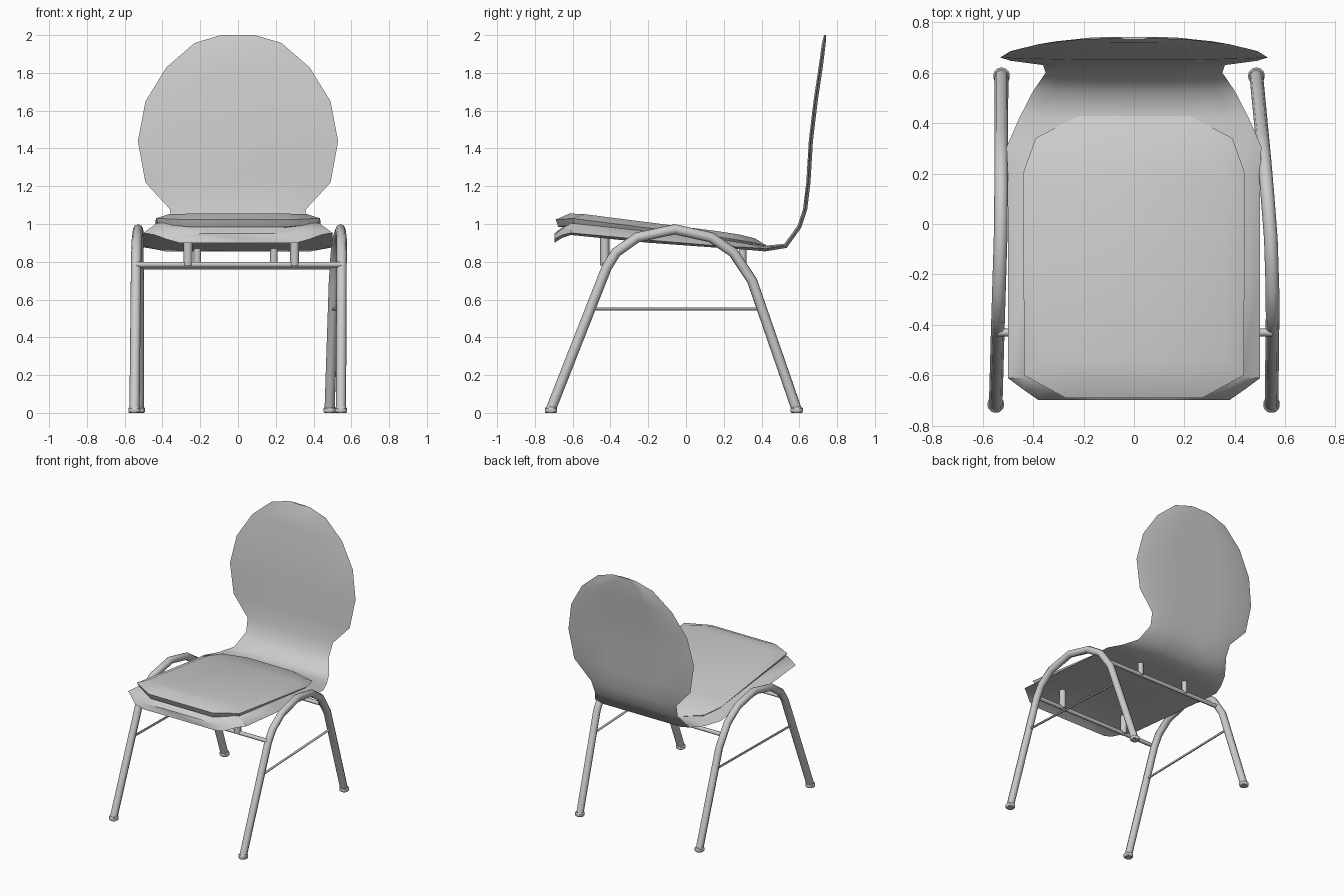
import bpy, math
from mathutils import Vector

if "Cube" in bpy.data.objects:
    bpy.data.objects.remove(bpy.data.objects["Cube"])


def finish(ob, angle=60):
    bpy.ops.object.select_all(action='DESELECT')
    ob.select_set(True)
    bpy.context.view_layer.objects.active = ob
    if ob.type == 'CURVE' or ob.modifiers:
        bpy.ops.object.convert(target='MESH')
    bpy.ops.object.shade_smooth_by_angle(angle=math.radians(angle))


def mesh_object(name, verts, faces):
    me = bpy.data.meshes.new(name)
    me.from_pydata(verts, [], faces)
    ob = bpy.data.objects.new(name, me)
    bpy.context.collection.objects.link(ob)
    return ob


def tube(name, points, radius, res=2):
    cu = bpy.data.curves.new(name, 'CURVE')
    cu.dimensions = '3D'
    cu.bevel_depth = radius
    cu.bevel_resolution = res
    cu.use_fill_caps = True
    sp = cu.splines.new('POLY')
    sp.points.add(len(points) - 1)
    for p, co in zip(sp.points, points):
        p.co = (*co, 1)
    ob = bpy.data.objects.new(name, cu)
    bpy.context.collection.objects.link(ob)
    finish(ob)
    return ob


def lerp_table(table, t):
    for (a, va), (b, vb) in zip(table, table[1:]):
        if t <= b:
            return va + (vb - va) * max(0, (t - a) / (b - a))
    return table[-1][1]


# Shell: bent panel forming seat and back, with edges tapered from both faces.
# Stations of y, z (upper face), half width, thickness, edge depth below upper face
stations = [
    (-0.697, 0.95, 0.38, 0.05, 0.03), (-0.655, 0.982, 0.44, 0.055, 0.04),
    (-0.61, 1.01, 0.50, 0.068, 0.057), (-0.2, 0.967, 0.50, 0.066, 0.052),
    (0.2, 0.922, 0.50, 0.05, 0.04), (0.31, 0.905, 0.505, 0.04, 0.028),
    (0.42, 0.885, 0.455, 0.03, 0.015), (0.52, 0.895, 0.40, 0.025, 0.012),
    (0.59, 0.99, 0.35, 0.022, 0.011), (0.62, 1.08, 0.36, 0.022, 0.01),
    (0.637, 1.22, 0.49, 0.022, 0.01), (0.65, 1.44, 0.53, 0.022, 0.01),
    (0.675, 1.65, 0.49, 0.022, 0.01), (0.702, 1.83, 0.38, 0.022, 0.01),
    (0.72, 1.96, 0.23, 0.02, 0.01), (0.731, 2.0, 0.09, 0.01, 0.005)]
verts, faces = [], []
for i, (y, z, hw, th, edge) in enumerate(stations):
    p, q = stations[max(i - 1, 0)], stations[min(i + 1, len(stations) - 1)]
    t = Vector((q[0] - p[0], q[1] - p[1])).normalized()
    if y < 0:
        t = Vector((1, 0))
    if i == len(stations) - 1:
        t = Vector((0, 1))
    a, b = hw - min(0.07, hw * 0.4), hw * 0.4
    ring = [(-hw, edge), (-a, 0.006), (-b, 0), (b, 0), (a, 0.006),
            (hw, edge), (a, th), (b, th), (-b, th), (-a, th)]
    verts += [(x, y + t.y * d, z - t.x * d) for x, d in ring]
for i in range(len(stations) - 1):
    for j in range(10):
        k = (j + 1) % 10
        faces.append((i * 10 + j, i * 10 + k, i * 10 + 10 + k, i * 10 + 10 + j))
faces.append(tuple(reversed(range(10))))
faces.append(tuple(range(len(verts) - 10, len(verts))))
shell = mesh_object("seat_and_back_shell", verts, faces)
finish(shell, 50)

# Seat pad: stacked outlines following the seat slope; y and z per row
pad_top = [(-0.69, 1.035), (-0.6, 1.06), (0.2, 0.958), (0.34, 0.935), (0.435, 0.893)]
pad_low = [(-0.69, 0.985), (-0.6, 1.0), (0.2, 0.915), (0.435, 0.872)]
half = [(0.27, -0.69), (0.435, -0.6), (0.44, 0.2), (0.39, 0.34), (0.21, 0.435)]
outline = half + [(-x, y) for x, y in reversed(half)]
n = len(outline)
verts = [(x * 0.97, y * 0.98, lerp_table(pad_low, y)) for x, y in outline]
verts += [(x, y, lerp_table(pad_top, y) - (0.03 if -0.65 < y < 0.4 else 0.012))
          for x, y in outline]
cy = -0.12
verts += [(x * 0.84, cy + (y - cy) * 0.87,
           lerp_table(pad_top, cy + (y - cy) * 0.87)) for x, y in outline]
faces = [tuple(reversed(range(n)))]
for r in (0, n):
    for k in range(n):
        m = (k + 1) % n
        faces.append((r + k, r + m, r + n + m, r + n + k))
for k in range(4):  # top skin as strips from side to side
    faces.append((2 * n + k, 2 * n + k + 1, 3 * n - 2 - k, 3 * n - 1 - k))
pad = mesh_object("seat_pad", verts, faces)
finish(pad, 35)

# Legs: one bent tube per side, with slightly different splay left and right
arch = [(-0.715, 0.02), (-0.42, 0.77), (-0.37, 0.85), (-0.26, 0.928), (-0.06, 0.972),
        (0.13, 0.93), (0.25, 0.85), (0.35, 0.70), (0.585, 0.02)]
splay = {"left": [(-0.715, -0.548), (-0.42, -0.54), (0, -0.527), (0.585, -0.525)],
         "right": [(-0.715, 0.545), (-0.3, 0.55), (-0.05, 0.542), (0.2, 0.522), (0.585, 0.485)]}
for side, table in splay.items():
    tube(side + "_leg_frame", [(lerp_table(table, y), y, z) for y, z in arch], 0.027)
    # Foot caps
    for end, y in (("front", -0.715), ("back", 0.587)):
        bpy.ops.mesh.primitive_cylinder_add(vertices=12, radius=0.034, depth=0.03,
                                            location=(lerp_table(table, y), y, 0.015))
        foot = bpy.context.object
        foot.name = f"{side}_{end}_foot"
        bev = foot.modifiers.new("round", 'BEVEL')
        bev.width = 0.006
        bev.segments = 1
        finish(foot, 40)
    # Thin side stretcher
    tube(side + "_stretcher", [(lerp_table(table, y), y, 0.55) for y in (-0.502, 0.402)],
         0.008, 1)

# Cross bars under the seat and the posts that carry the shell
for end, y, z, posts, top, r in (("front", -0.43, 0.785, (-0.265, 0.30), 0.96, 0.024),
                                 ("back", 0.30, 0.775, (-0.215, 0.19), 0.88, 0.02)):
    tube(end + "_cross_bar", [(lerp_table(splay[s], y), y, z) for s in ("left", "right")],
         0.015)
    for k, x in enumerate(posts):
        tube(f"{end}_post_{k + 1}", [(x, y, z - 0.005), (x, y, top)], r)
